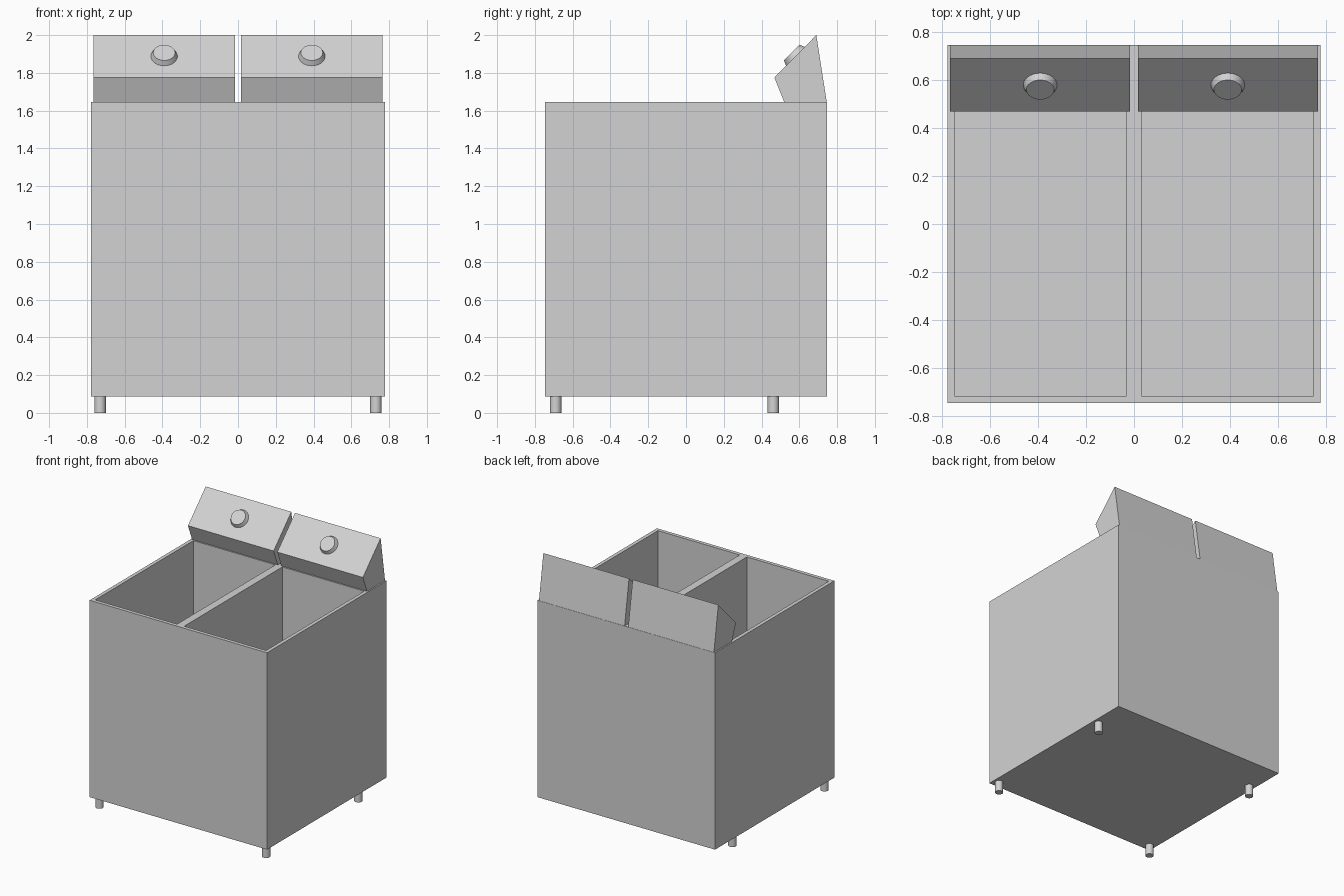
import bpy
import bmesh
from math import atan2
from mathutils import Matrix, Vector

# Remove the default object
cube = bpy.data.objects.get("Cube")
if cube:
    bpy.data.objects.remove(cube, do_unlink=True)

BASE_Z, TOP_Z, FLOOR_Z = 0.087, 1.645, 0.12

# Single plain grey finish
grey = bpy.data.materials.new("light_grey")
grey.use_nodes = True
colour = (0.65, 0.65, 0.65, 1)
grey.diffuse_color = colour
grey.node_tree.nodes["Principled BSDF"].inputs["Base Color"].default_value = colour


def finish(name, bm, smooth=False):
    bmesh.ops.recalc_face_normals(bm, faces=bm.faces)
    mesh = bpy.data.meshes.new(name)
    bm.to_mesh(mesh)
    bm.free()
    mesh.materials.append(grey)
    obj = bpy.data.objects.new(name, mesh)
    bpy.context.collection.objects.link(obj)
    if smooth:
        bpy.ops.object.select_all(action='DESELECT')
        obj.select_set(True)
        bpy.context.view_layer.objects.active = obj
        bpy.ops.object.shade_smooth_by_angle()
    return obj


def cylinder(name, r_base, r_top, depth, matrix):
    bm = bmesh.new()
    bmesh.ops.create_cone(bm, cap_ends=True, segments=32, radius1=r_base,
                          radius2=r_top, depth=depth, matrix=matrix)
    return finish(name, bm, smooth=True)


def make_cabinet():
    # Rim plan as a grid of cells
    xs = [-0.777, -0.748, -0.031, 0.031, 0.748, 0.777]
    ys = [-0.746, -0.717, 0.51, 0.747]
    bm = bmesh.new()
    grid = [[bm.verts.new((x, y, TOP_Z)) for y in ys] for x in xs]
    cells = {}
    for i in range(len(xs) - 1):
        for j in range(len(ys) - 1):
            cells[i, j] = bm.faces.new((grid[i][j], grid[i + 1][j],
                                        grid[i + 1][j + 1], grid[i][j + 1]))
    # Outer walls and underside
    border = [e for e in bm.edges if e.is_boundary]
    new = bmesh.ops.extrude_edge_only(bm, edges=border)["geom"]
    for v in new:
        if isinstance(v, bmesh.types.BMVert):
            v.co.z = BASE_Z
    bmesh.ops.edgeloop_fill(bm, edges=[e for e in bm.edges if e.is_boundary])
    # Two deep basins
    for key in ((1, 1), (3, 1)):
        face = cells[key]
        new = bmesh.ops.extrude_face_region(bm, geom=[face])["geom"]
        for v in new:
            if isinstance(v, bmesh.types.BMVert):
                v.co.z = FLOOR_Z
        if face.is_valid:
            bm.faces.remove(face)
    finish("cabinet", bm)


def make_panel(name, x0, x1):
    # Wedge-shaped control housing extruded along x
    profile = [(0.52, TOP_Z), (0.468, 1.775), (0.69, 2.0), (0.745, TOP_Z)]
    bm = bmesh.new()
    face = bm.faces.new([bm.verts.new((x0, y, z)) for y, z in profile])
    new = bmesh.ops.extrude_face_region(bm, geom=[face], use_keep_orig=True)["geom"]
    for v in new:
        if isinstance(v, bmesh.types.BMVert):
            v.co.x = x1
    finish(name, bm)


make_cabinet()

# Control housings with tapered knobs set square to the sloping face
tilt = Matrix.Rotation(atan2(0.225, 0.222), 4, 'X')
for side, s in (("left", 1), ("right", -1)):
    make_panel(side + "_control_panel", s * 0.016, s * 0.766)
    centre = Vector((s * 0.391, 0.579, 1.888)) + tilt.to_3x3() @ Vector((0, 0, 0.013))
    cylinder(side + "_knob", 0.071, 0.058, 0.029, Matrix.Translation(centre) @ tilt)

    # Short round feet
    for end, y in (("front", -0.69), ("back", 0.462)):
        cylinder(f"{end}_{side}_foot", 0.03, 0.03, BASE_Z,
                 Matrix.Translation((s * 0.73, y, BASE_Z / 2)))
